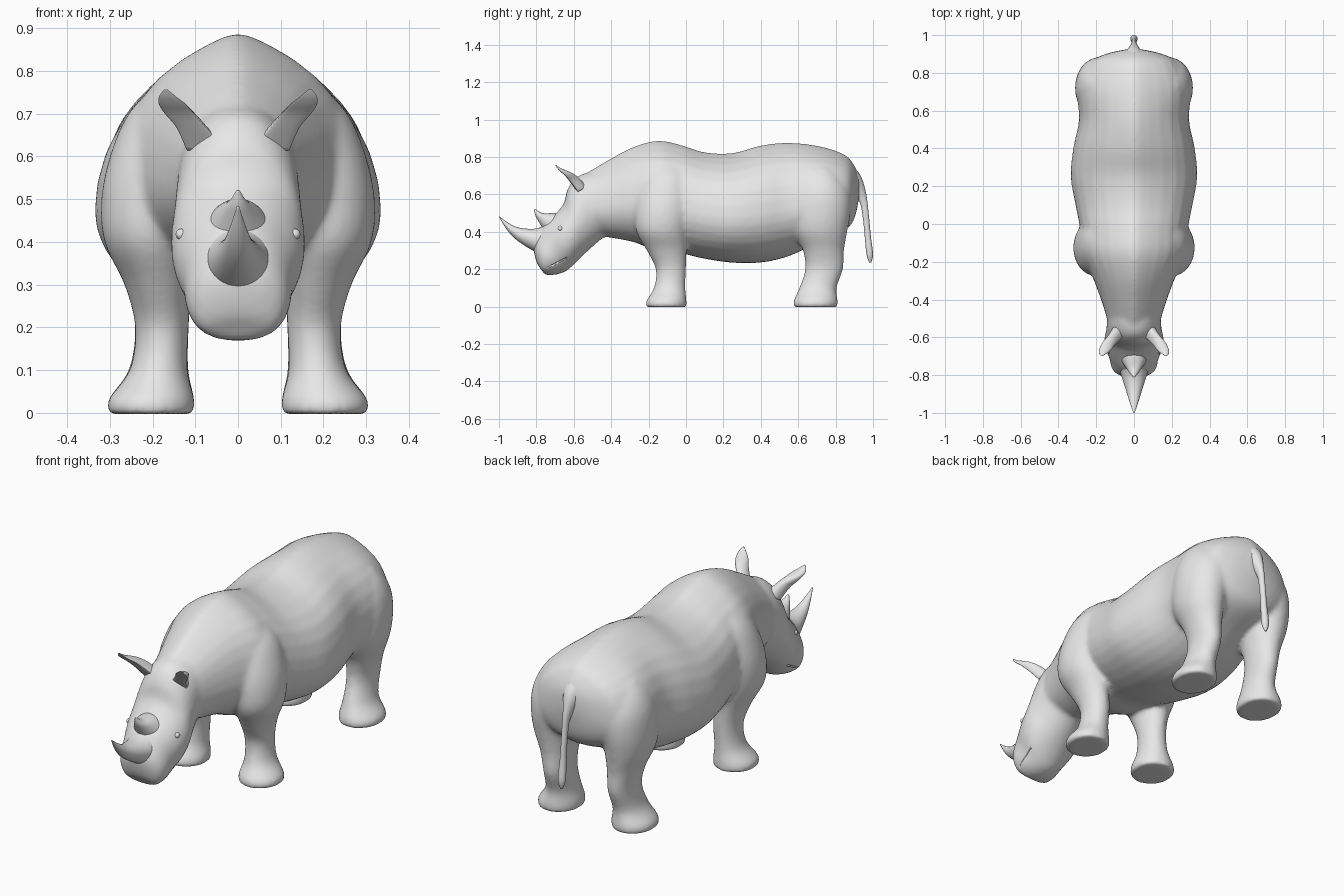
import bpy, bmesh, math
from mathutils import Matrix, Vector

cube = bpy.data.objects.get("Cube")
if cube:
    bpy.data.objects.remove(cube, do_unlink=True)

GREY = (0.8, 0.8, 0.8, 1)
hide_grey = bpy.data.materials.new("hide grey")
hide_grey.use_nodes = True
hide_grey.diffuse_color = GREY
hide_grey.node_tree.nodes["Principled BSDF"].inputs["Base Color"].default_value = GREY


def spline(stations, steps):
    """Catmull-Rom interpolation through the stations."""
    last = len(stations) - 1
    for i in range(last):
        quad = [stations[min(max(i + k, 0), last)] for k in (-1, 0, 1, 2)]
        for s in range(steps):
            t = s / steps
            yield [b + t / 2 * (c - a + t * (2*a - 5*b + 4*c - d + t * (3*(b - c) + d - a)))
                   for a, b, c, d in zip(*quad)]
    yield list(stations[-1])


def loft(bm, stations, side=1, sides=32, bias=0.5, cup=1, ridge=0, steps=5):
    """Skin oval rings given as (y, z) of one edge, (y, z) of the other, centre x, half width."""
    rings = []
    for y1, z1, y2, z2, cx, hw in spline(stations, steps):
        one, two = Vector((side * cx, y1, z1)), Vector((side * cx, y2, z2))
        mid = two.lerp(one, bias)
        ring = []
        for k in range(sides):
            a = math.tau * k / sides
            c, s = math.cos(a), math.sin(a)
            arm = (one - mid) * s * cup if s > 0 else (two - mid) * -s
            pinch = 1 - ridge * max(s, 0) ** 6
            ring.append(bm.verts.new(mid + arm + Vector((max(hw, 0.002) * c * pinch, 0, 0))))
        rings.append(ring)
    for r, q in zip(rings, rings[1:]):
        for k in range(sides):
            n = (k + 1) % sides
            bm.faces.new((r[k], r[n], q[n], q[k]))
    bm.faces.new(rings[0])
    bm.faces.new(rings[-1])


def finish(name, bm):
    bmesh.ops.recalc_face_normals(bm, faces=bm.faces)
    mesh = bpy.data.meshes.new(name)
    bm.to_mesh(mesh)
    bm.free()
    mesh.materials.append(hide_grey)
    for p in mesh.polygons:
        p.use_smooth = True
    obj = bpy.data.objects.new(name, mesh)
    bpy.context.collection.objects.link(obj)
    return obj


def part(name, stations, **options):
    bm = bmesh.new()
    loft(bm, stations, **options)
    return finish(name, bm)


# Torso: y, top, bottom, half width
torso = [(.925, .70, .58, .04), (.9, .755, .47, .15), (.85, .812, .41, .24),
         (.72, .857, .35, .298), (.55, .877, .27, .292), (.4, .862, .236, .322),
         (.25, .822, .235, .335), (.1, .826, .256, .31), (-.03, .866, .285, .285),
         (-.15, .888, .295, .278), (-.28, .855, .345, .22), (-.42, .782, .372, .168),
         (-.55, .705, .4, .13)]
# Head: brow edge, jaw edge, centre x, half width
head = [(-.4, .74, -.36, .42, 0, .14), (-.565, .705, -.44, .37, 0, .142),
        (-.63, .635, -.5, .32, 0, .148), (-.655, .55, -.56, .265, 0, .157),
        (-.71, .485, -.6, .225, 0, .152), (-.775, .42, -.64, .19, 0, .13),
        (-.815, .33, -.69, .172, 0, .12), (-.8, .24, -.74, .168, 0, .09),
        (-.775, .2, -.755, .172, 0, .04)]
# Legs: z, front y, back y, centre x, half width
hind_leg = [(-.003, .575, .81, .203, .1), (.03, .575, .812, .203, .102),
            (.1, .605, .805, .186, .07), (.2, .637, .84, .178, .063),
            (.3, .625, .845, .185, .077), (.4, .575, .862, .195, .105),
            (.5, .56, .88, .19, .122), (.6, .565, .88, .175, .13),
            (.68, .59, .85, .155, .12), (.74, .65, .8, .13, .1)]
front_leg = [(-.003, -.213, .003, .203, .1), (.03, -.213, .003, .203, .102),
             (.1, -.172, -.003, .186, .068), (.2, -.162, 0, .178, .063),
             (.3, -.21, .003, .188, .078), (.4, -.265, .01, .205, .108),
             (.5, -.275, .03, .2, .12), (.6, -.265, .04, .175, .125),
             (.7, -.23, .03, .145, .112), (.78, -.17, -.02, .1, .08)]

# Torso, head and legs fused into one hide
bm = bmesh.new()
loft(bm, [(y, top, y, low, 0, hw) for y, top, low, hw in torso], bias=0.4, ridge=0.5)
loft(bm, head)
for leg in (hind_leg, front_leg):
    for side in (1, -1):
        loft(bm, [(f, z, b, z, cx, hw) for z, f, b, cx, hw in leg], side=side)
body = finish("body", bm)
remesh = body.modifiers.new("fuse", 'REMESH')
remesh.mode = 'VOXEL'
remesh.voxel_size = 0.011
remesh.use_smooth_shade = True
relax = body.modifiers.new("relax", 'SMOOTH')
relax.factor = 0.5
relax.iterations = 10

# Mouth creases, one on each cheek
bm = bmesh.new()
for side in (1, -1):
    bmesh.ops.create_cube(bm, size=1, matrix=Matrix.Translation((side * .15, -.695, .232))
                          @ Matrix.Rotation(math.radians(28), 4, 'X')
                          @ Matrix.Diagonal((.1, .13, .006, 1)))
crease = finish("mouth_cutter", bm)
crease.hide_render = True
crease.display_type = 'WIRE'
crease.hide_set(True)
cut = body.modifiers.new("mouth", 'BOOLEAN')
cut.operation = 'DIFFERENCE'
cut.object = crease

# Horns
part("front_horn", [(-.72, .45, -.75, .27, 0, .085), (-.8, .418, -.81, .295, 0, .066),
                    (-.89, .422, -.9, .352, 0, .038), (-.95, .448, -.955, .408, 0, .02),
                    (-1, .484, -1, .48, 0, .003)])
part("rear_horn", [(-.75, .39, -.645, .485, 0, .08), (-.785, .45, -.695, .5, 0, .048),
                   (-.805, .487, -.765, .5, 0, .022), (-.813, .52, -.805, .521, 0, .004)])

# Tail
part("tail", [(.8, .65, .84, .79, 0, .1), (.885, .61, .925, .715, 0, .045),
              (.928, .56, .962, .61, 0, .018), (.945, .48, .978, .485, 0, .014),
              (.955, .38, .988, .38, 0, .015), (.965, .28, 1, .28, 0, .019),
              (.98, .235, .99, .235, 0, .006)], sides=16)

# Ears with a hollow front, and eyes
ear = [(-.62, .59, -.53, .64, .075, .045), (-.655, .645, -.575, .69, .11, .034),
       (-.675, .685, -.61, .715, .137, .034), (-.692, .715, -.645, .73, .154, .031),
       (-.7, .738, -.672, .742, .165, .02), (-.702, .757, -.695, .757, .169, .004)]
for side, label in ((1, "left"), (-1, "right")):
    part(label + "_ear", ear, side=side, cup=0.1)
    bm = bmesh.new()
    bmesh.ops.create_uvsphere(bm, u_segments=16, v_segments=10, radius=.013)
    bmesh.ops.translate(bm, verts=bm.verts, vec=(side * .133, -.672, .418))
    finish(label + "_eye", bm)
